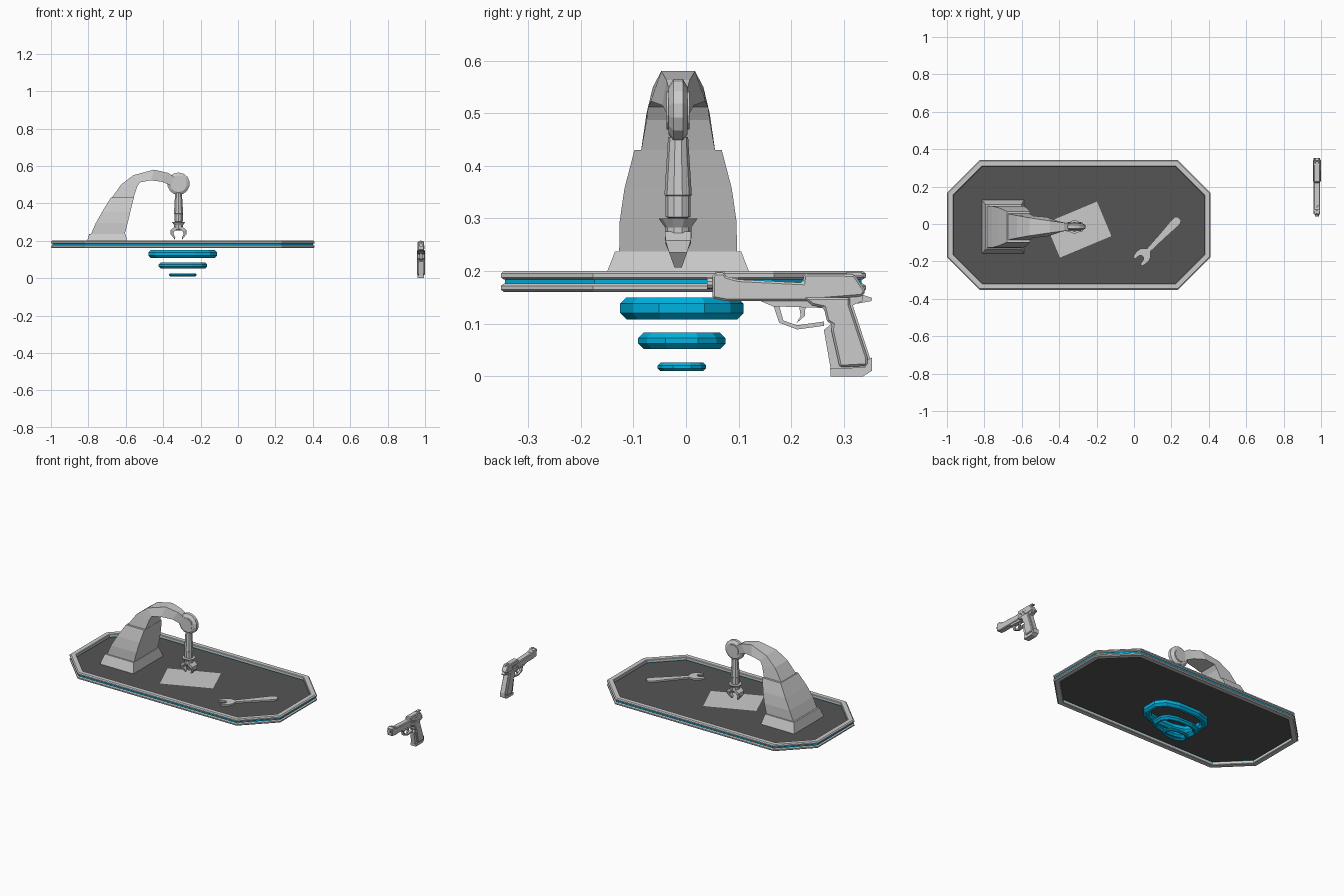
import bpy, bmesh, math

if "Cube" in bpy.data.objects:
    bpy.data.objects.remove(bpy.data.objects["Cube"])

def material(name, rgb):
    m = bpy.data.materials.new(name)
    m.diffuse_color = (*rgb, 1)
    m.use_nodes = True
    m.node_tree.nodes["Principled BSDF"].inputs["Base Color"].default_value = m.diffuse_color
    return m

BLUE = material("glow_blue", (0.0, 0.45, 0.75))
DARK = material("dark_grey", (0.09, 0.09, 0.09))

def make(name, verts, faces, mat=None, bevel=0):
    me = bpy.data.meshes.new(name)
    me.from_pydata(verts, [], faces)
    bm = bmesh.new()
    bm.from_mesh(me)
    bmesh.ops.recalc_face_normals(bm, faces=bm.faces)
    bm.to_mesh(me)
    bm.free()
    ob = bpy.data.objects.new(name, me)
    bpy.context.collection.objects.link(ob)
    if mat:
        me.materials.append(mat)
    if bevel:
        b = ob.modifiers.new("bevel", 'BEVEL')
        b.width, b.segments, b.limit_method = bevel, 1, 'ANGLE'
        b.angle_limit = math.radians(50)
    return ob

def loft(name, rings, mat=None, closed=False, bevel=0):
    """Bridge equal-length rings; cap the ends, or join last to first."""
    n, k = len(rings[0]), len(rings)
    faces = []
    for r in range(k if closed else k - 1):
        a, b = r * n, (r + 1) % k * n
        faces += [(a + i, a + (i + 1) % n, b + (i + 1) % n, b + i) for i in range(n)]
    if not closed:
        faces += [tuple(range(n)), tuple(range((k - 1) * n, k * n))]
    return make(name, [v for ring in rings for v in ring], faces, mat, bevel)

def prism_x(name, pts, half, cx=0.978, bevel=0):
    return loft(name, [[(cx + s * half, y, z) for y, z in pts] for s in (-1, 1)], bevel=bevel)

def lathe(name, c, prof, n, axis='z'):
    """prof holds (radius, distance along the axis)."""
    rings = []
    for r, h in prof:
        ang = [2 * math.pi * (i + 0.5) / n for i in range(n)]
        pts = [(r * math.cos(a), r * math.sin(a)) for a in ang]
        rings.append([(c[0] + u, c[1] + v, h) if axis == 'z' else (c[0] + u, h, c[1] + v)
                      for u, v in pts])
    return loft(name, rings)

def ribbon(name, secs, cy=-0.015):
    """Sections: outer x,z, inner x,z, half width outside, half width inside."""
    rings = []
    for px, pz, qx, qz, wo, wi in secs:
        rings.append([(px, cy - wo, pz), (px, cy + wo, pz), (qx, cy + wi, qz), (qx, cy - wi, qz)])
    return loft(name, rings)

# Table top: octagonal rims, blue strip, dark panel
def octagon(inset, z):
    a, b, c = 0.705 - inset, 0.347 - inset, 0.175 - 0.586 * inset
    p = [(a, b - c), (a - c, b), (c - a, b), (-a, b - c),
         (-a, c - b), (c - a, -b), (a - c, -b), (a, c - b)]
    return [(-0.295 + x, -0.005 + y, z) for x, y in p]

rim = [(0.034, .004), (0.034, .017), (0.031, .02), (0.006, .02), (0, .015), (0, .008), (0.006, .004)]
for name, s in (("upper_rim", 1), ("lower_rim", -1)):
    loft(name, [octagon(i, 0.18 + s * h) for i, h in rim], closed=True)
loft("light_strip", [octagon(i, z) for i, z in ((.008, .175), (.008, .185), (.033, .185), (.033, .175))],
     BLUE, True)
loft("table_panel", [octagon(.032, .1785), octagon(.032, .181)], DARK)

# Hover rings below the table
def hover_ring(name, a, b, z0, z1, w):
    t, zs = min(.012, (z1 - z0) * .33), z1 - z0
    prof = [(0, z0 + t), (0, z1 - t), (t, z1), (w - t, z1),
            (w, z1 - t), (w, z0 + t), (w - t, z0), (t, z0)]
    rings = []
    for i, z in prof:
        ring = []
        for k in range(12):
            an = 2 * math.pi * (k + .5) / 12
            f = lambda v: math.copysign(abs(v) ** .75, v) / .9743
            ring.append((-0.295 + (a - i) * f(math.cos(an)), -0.008 + (b - i) * f(math.sin(an)), z))
        rings.append(ring)
    loft(name, rings, BLUE, True)

hover_ring("hover_ring_large", .184, .117, .108, .15, .04)
hover_ring("hover_ring_middle", .13, .083, .052, .083, .03)
hover_ring("hover_ring_small", .074, .046, .01, .026, .018)

# Robot arm: base, leg, arch
ribbon("arm_base", [(-.812, .181, -.588, .181, .142, .142), (-.795, .237, -.602, .237, .12, .12)])
ribbon("arm_leg", [(-.785, .237, -.605, .237, .112, .112), (-.76, .295, -.59, .295, .111, .111),
                   (-.725, .357, -.575, .357, .102, .102), (-.68, .43, -.557, .43, .083, .083)])
ribbon("arm_arch", [(-.678, .425, -.56, .425, .071, .071), (-.625, .5, -.54, .487, .06, .06),
                    (-.56, .55, -.525, .512, .048, .057), (-.45, .58, -.465, .523, .032, .052),
                    (-.375, .563, -.405, .515, .022, .03), (-.315, .525, -.335, .485, .012, .014)])

# Elbow disc, forearm and wrist
lathe("elbow_disc", (-.318, .505), [(.045, -.033), (.06, -.024), (.06, -.006), (.045, .003)], 14, 'y')
lathe("elbow_cap", (-.318, .505), [(.036, -.037), (.036, .007)], 14, 'y')
lathe("forearm", (-.318, -.015), [(.019, .455), (.026, .345), (.024, .343), (.024, .303), (.018, .301),
                                  (.018, .298)], 10)
lathe("wrist", (-.318, -.015), [(.037, .3), (.025, .283), (.025, .262), (.018, .255)], 10)

# Two gripper fingers
for name, s in (("left_finger", -1), ("right_finger", 1)):
    path = [(.02, .275, .004, .265, .025), (.042, .258, .022, .252, .024),
            (.042, .235, .028, .237, .017), (.02, .207, .017, .215, .007)]
    ribbon(name, [(-.318 + s * a, z, -.318 + s * b, w, h, h) for a, z, b, w, h in path])

# Paper sheet lying on the table
paper = make("paper_sheet", [(-.149, -.1, 0), (.149, -.1, 0), (.149, .1, 0), (-.149, .1, 0)], [(0, 1, 2, 3)])
paper.location, paper.rotation_euler = (-.297, -.03, .183), (0, 0, math.radians(22.7))

# Open-ended wrench
half = [(0, .012), (.012, .022), (.03, .024), (.13, .017), (.235, .012), (.255, .034),
        (.28, .042), (.318, .036), (.322, .02), (.292, .016), (.282, .006)]
outline = half + [(x, -y) for x, y in reversed(half)]
wrench = loft("wrench", [[(-x, y, z) for x, y in outline] for z in (.181, .19)])
wrench.location, wrench.rotation_euler = (.242, .03, 0), (0, 0, math.radians(46))

# Pistol floating beside the table
prism_x("pistol_slide", [(.05, .148), (.05, .19), (.055, .197), (.073, .197), (.077, .19), (.1, .184),
                         (.222, .178), (.224, .195), (.32, .194), (.342, .162), (.335, .152), (.222, .143),
                         (.077, .143)], .017, bevel=.004)
prism_x("pistol_frame", [(.077, .15), (.077, .143), (.135, .146), (.165, .133), (.26, .13), (.277, .1),
                         (.262, .088), (.277, .003), (.335, .003), (.35, .012), (.35, .034), (.317, .135),
                         (.335, .143), (.335, .165), (.1, .165)], .013)
prism_x("grip_panels", [(.222, .15), (.24, .135), (.262, .13), (.268, .105), (.278, .098), (.276, .088),
                        (.292, .017), (.345, .02), (.345, .036), (.312, .135), (.312, .15)], .022, bevel=.004)
prism_x("grip_foot", [(.275, 0), (.337, 0), (.354, .011), (.354, .036), (.343, .03), (.34, .017), (.274, .015)],
        .017)
prism_x("trigger_guard", [(.166, .135), (.177, .102), (.211, .089), (.262, .096), (.262, .104), (.211, .097),
                          (.185, .106), (.177, .135)], .008)
prism_x("trigger", [(.215, .133), (.227, .133), (.226, .115), (.21, .101), (.218, .115)], .005)
prism_x("hammer", [(.325, .17), (.335, .155), (.354, .149), (.352, .143), (.325, .138), (.315, .15)], .008)
prism_x("front_sight", [(.054, .195), (.057, .2), (.072, .2), (.074, .195)], .004)
prism_x("rear_sight", [(.305, .192), (.305, .198), (.333, .198), (.338, .19)], .008)
lathe("barrel", (.978, .177), [(.011, .04), (.011, .1)], 10, 'y')
for i in range(6):
    y = .228 + i * .01
    prism_x(f"slide_ridge_{i}", [(y, .157), (y + .005, .157), (y + .009, .175), (y + .004, .175)], .0185)
